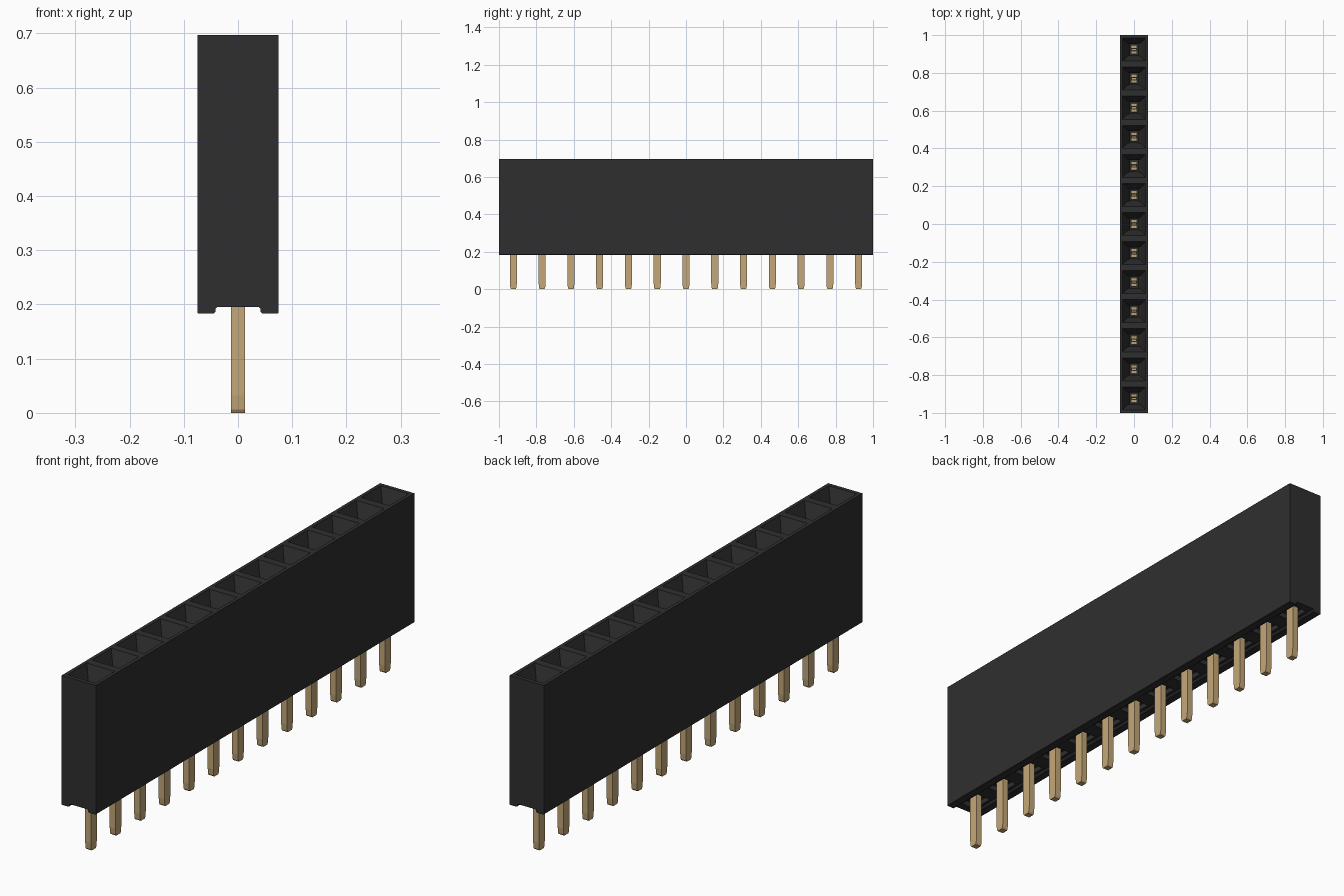
import bpy, bmesh

cube = bpy.data.objects.get("Cube")
if cube:
    bpy.data.objects.remove(cube, do_unlink=True)

COUNT = 13
PITCH = 2.0 / COUNT
CENTRES = [(i - (COUNT - 1) / 2) * PITCH for i in range(COUNT)]


def material(name, rgb, roughness):
    m = bpy.data.materials.new(name)
    m.use_nodes = True
    m.diffuse_color = (*rgb, 1)
    bsdf = m.node_tree.nodes["Principled BSDF"]
    bsdf.inputs["Base Color"].default_value = (*rgb, 1)
    bsdf.inputs["Roughness"].default_value = roughness
    return m


black = material("black plastic", (0.028, 0.028, 0.028), 0.6)
gold = material("gold metal", (0.55, 0.39, 0.19), 0.4)


def make_object(name, bm, mat):
    bmesh.ops.recalc_face_normals(bm, faces=bm.faces)
    mesh = bpy.data.meshes.new(name)
    bm.to_mesh(mesh)
    bm.free()
    mesh.materials.append(mat)
    ob = bpy.data.objects.new(name, mesh)
    bpy.context.collection.objects.link(ob)
    return ob


def loft(bm, y, sections):
    """Closed column through rectangles (half x, half y, z) centred on y."""
    rings = [[bm.verts.new((sx * hx, y + sy * hy, z))
              for sx, sy in ((-1, -1), (1, -1), (1, 1), (-1, 1))]
             for hx, hy, z in sections]
    for a, b in zip(rings, rings[1:]):
        for i in range(4):
            j = (i + 1) % 4
            bm.faces.new((a[i], a[j], b[j], b[i]))
    bm.faces.new(rings[0][::-1])
    bm.faces.new(rings[-1])


# Housing: end profile with a channel underneath, extruded along y
half = [(0.075, 0.697), (0.075, 0.185), (0.073, 0.183), (0.045, 0.183),
        (0.042, 0.186), (0.041, 0.193), (0.039, 0.195)]
profile = half + [(-x, z) for x, z in reversed(half)]
bm = bmesh.new()
face = bm.faces.new([bm.verts.new((x, -1, z)) for x, z in profile])
ext = bmesh.ops.extrude_face_region(bm, geom=[face])
bmesh.ops.translate(bm, vec=(0, 2, 0),
                    verts=[v for v in ext["geom"] if isinstance(v, bmesh.types.BMVert)])
housing = make_object("housing", bm, black)

# Sockets with funnel mouths above, shallow pockets around the pins below
bm = bmesh.new()
for y in CENTRES:
    loft(bm, y, [(0.020, 0.030, 0.26), (0.020, 0.030, 0.60),
                 (0.036, 0.036, 0.63), (0.061, 0.061, 0.697), (0.061, 0.061, 0.72)])
    loft(bm, y, [(0.030, 0.045, 0.17), (0.030, 0.045, 0.215)])
cutter = make_object("socket_cutter", bm, black)
cutter.hide_render = True

cut = housing.modifiers.new("sockets", "BOOLEAN")
cut.operation = "DIFFERENCE"
cut.solver = "EXACT"
cut.object = cutter
bpy.context.view_layer.objects.active = housing
bpy.ops.object.modifier_apply(modifier=cut.name)
bpy.data.objects.remove(cutter, do_unlink=True)

for i, y in enumerate(CENTRES, 1):
    # Pin with a tip narrowed along the row
    bm = bmesh.new()
    loft(bm, y, [(0.0125, 0.012, 0.0), (0.0125, 0.016, 0.006),
                 (0.0125, 0.019, 0.032), (0.0125, 0.019, 0.29)])
    make_object(f"pin_{i}", bm, gold)

    # Pair of spring leaves, leaning together inside the socket
    bm = bmesh.new()
    for s in (-1, 1):
        loft(bm, y + s * 0.015, [(0.015, 0.009, 0.27), (0.015, 0.009, 0.50),
                                 (0.015, 0.012, 0.54), (0.015, 0.008, 0.58)])
    make_object(f"contact_{i}", bm, gold)
